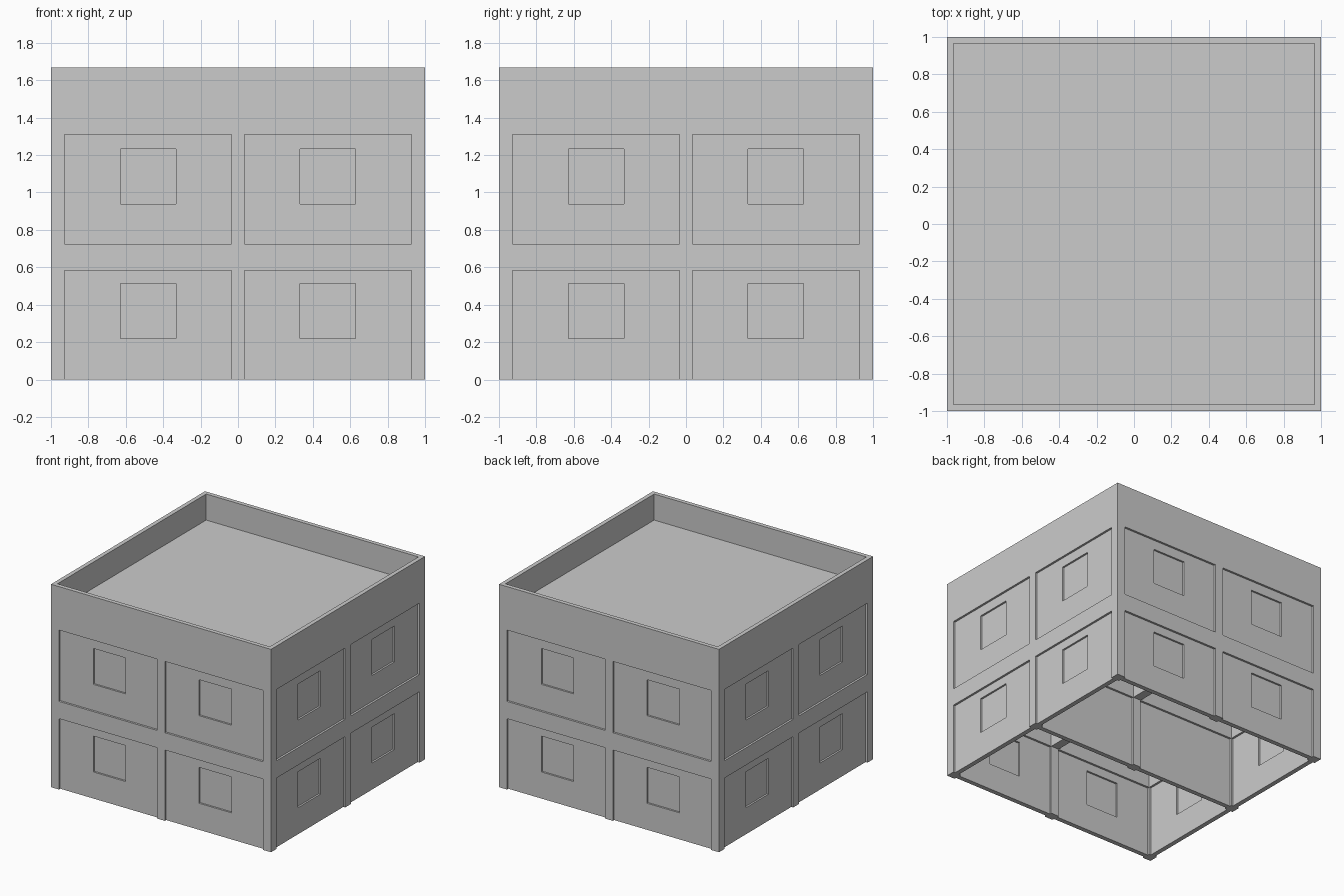
import bpy, bmesh
from mathutils import Matrix, Vector

if "Cube" in bpy.data.objects:
    bpy.data.objects.remove(bpy.data.objects["Cube"])

POST = 0.072          # column and beam width
GRID = (-1 + POST / 2, 0, 1 - POST / 2)
WALL_T = 0.038        # wall panel thickness
PANE_T = 0.008
SLAB_T = 0.035
WIN = 0.295
# storey: (wall bottom, beam underside, slab top, window sill)
STOREYS = ((0.0, 0.582, 0.724, 0.218), (0.724, 1.31, 1.453, 0.938))
TOP = 1.667


def make(name, boxes):
    """One object made from (min, max) boxes."""
    bm = bmesh.new()
    for lo, hi in boxes:
        lo, hi = Vector(lo), Vector(hi)
        m = Matrix.Translation((lo + hi) / 2) @ Matrix.Diagonal((*(hi - lo), 1))
        bmesh.ops.create_cube(bm, size=1, matrix=m)
    me = bpy.data.meshes.new(name)
    bm.to_mesh(me)
    bm.free()
    ob = bpy.data.objects.new(name, me)
    bpy.context.collection.objects.link(ob)
    return ob


def holed_wall(name, x0, x1, z0, z1, sill, y):
    """Wall panel with a square window opening and a recessed pane."""
    cx = 0.48 if x1 > 0 else -0.48
    a, b, top = cx - WIN / 2, cx + WIN / 2, sill + WIN
    bm = bmesh.new()
    outer = [(x0, z0), (x1, z0), (x1, z1), (x0, z1)]
    inner = [(a, sill), (b, sill), (b, top), (a, top)]
    rings = [[bm.verts.new((px, y + s * WALL_T / 2, pz)) for px, pz in ring]
             for s in (-1, 1) for ring in (outer, inner)]
    of, inf, ob_, inb = rings
    for i in range(4):
        j = (i + 1) % 4
        for p, q in ((of, inf), (inf, inb), (inb, ob_), (ob_, of)):
            bm.faces.new((p[i], p[j], q[j], q[i]))
    bmesh.ops.recalc_face_normals(bm, faces=bm.faces)
    me = bpy.data.meshes.new(name)
    bm.to_mesh(me)
    bm.free()
    wall = bpy.data.objects.new(name, me)
    bpy.context.collection.objects.link(wall)
    pane = make(name + "_pane", [((a, y - PANE_T / 2, sill), (b, y + PANE_T / 2, top))])
    return wall, pane


h = POST / 2
bays = ((GRID[0] + h, -h), (h, GRID[2] - h))

for n, (z0, zb, zt, sill) in enumerate(STOREYS):
    zs = zt - SLAB_T
    # columns on a 3 x 3 grid
    make(f"columns_{n}", [((x - h, y - h, z0), (x + h, y + h, zb)) for x in GRID for y in GRID])
    # beams in both directions under the slab
    beams = [((-1, y - h, zb), (1, y + h, zs)) for y in GRID]
    beams += [((x - h, a, zb), (x + h, b, zs)) for x in GRID for a, b in bays]
    make(f"beams_{n}", beams)
    # floor slab
    make(f"slab_{n}", [((-1, -1, zs), (1, 1, zt))])
    # plain partition across the middle
    make(f"partition_{n}", [((a, -WALL_T / 2, z0), (b, WALL_T / 2, zb)) for a, b in bays])
    # outer walls with windows on all four sides
    for side in range(4):
        turn = Matrix.Rotation(side * 1.5707963268, 4, 'Z')
        for k, (a, b) in enumerate(bays):
            for part in holed_wall(f"wall_{n}_{side}_{k}", a, b, z0, zb, sill, GRID[0]):
                part.data.transform(turn)

# roof parapet
t, zr = 0.035, STOREYS[1][2]
make("parapet", [((-1, -1, zr), (1, -1 + t, TOP)), ((-1, 1 - t, zr), (1, 1, TOP)),
                 ((-1, -1 + t, zr), (-1 + t, 1 - t, TOP)), ((1 - t, -1 + t, zr), (1, 1 - t, TOP))])
